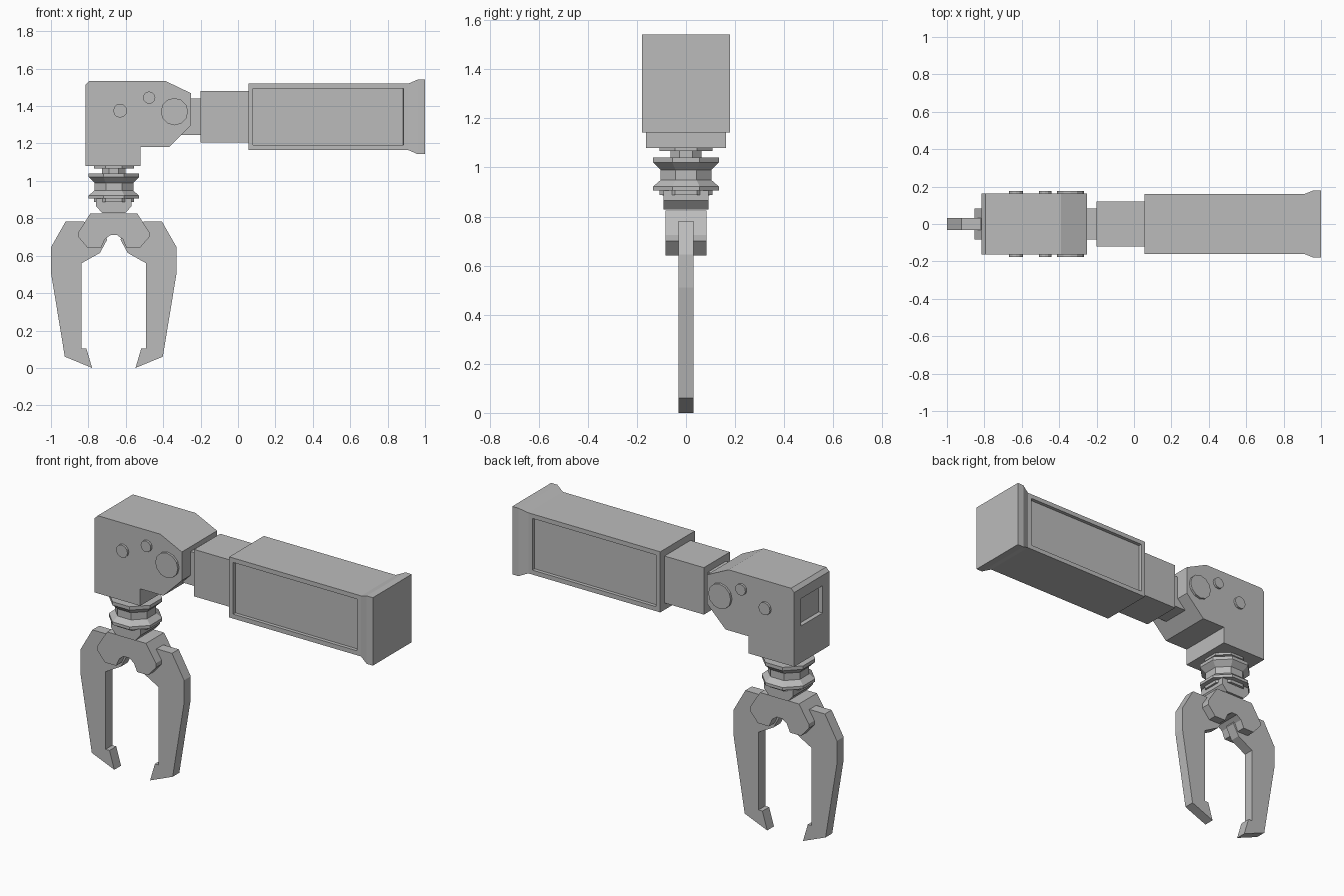
import bpy, bmesh, math
from mathutils import Matrix, Vector

if "Cube" in bpy.data.objects:
    bpy.data.objects.remove(bpy.data.objects["Cube"])

grey = bpy.data.materials.new("plain grey")
grey.use_nodes = True
grey.diffuse_color = (0.5, 0.5, 0.5, 1)
grey.node_tree.nodes["Principled BSDF"].inputs["Base Color"].default_value = (0.5, 0.5, 0.5, 1)

AXIS = -0.664   # x of the gripper's vertical centre line


def finish(name, bm):
    mesh = bpy.data.meshes.new(name)
    bm.to_mesh(mesh)
    bm.free()
    mesh.materials.append(grey)
    obj = bpy.data.objects.new(name, mesh)
    bpy.context.collection.objects.link(obj)
    return obj


def loft(rings):
    """Skin a row of matching rings and cap both ends."""
    bm = bmesh.new()
    rows = [[bm.verts.new(p) for p in ring] for ring in rings]
    n = len(rows[0])
    for a, b in zip(rows, rows[1:]):
        for i in range(n):
            j = (i + 1) % n
            bm.faces.new((a[i], a[j], b[j], b[i]))
    bm.faces.new(rows[0])
    bm.faces.new(rows[-1])
    bmesh.ops.recalc_face_normals(bm, faces=bm.faces)
    bm.normal_update()
    return bm


def plate(outline, half):
    """Extrude an x-z outline to both sides of y = 0."""
    return loft([[(x, y, z) for x, z in outline] for y in (-half, half)])


def bar(stations):
    """Rectangular bar along x from (x, half width, bottom, top) stations."""
    return loft([[(x, -h, b), (x, h, b), (x, h, t), (x, -h, t)] for x, h, b, t in stations])


def lathe(profile):
    """Eight-sided turned part; radii are measured to the flats."""
    angles = [math.pi / 8 + i * math.pi / 4 for i in range(8)]
    k = 1 / math.cos(math.pi / 8)
    return loft([[(AXIS + r * k * math.cos(a), r * k * math.sin(a), z) for a in angles]
                 for r, z in profile])


def facing(bm, direction):
    """Largest face pointing in a direction."""
    d = Vector(direction)
    return max((f for f in bm.faces if f.normal.dot(d) > 0.99), key=lambda f: f.calc_area())


def sink(bm, face, depth):
    bmesh.ops.inset_individual(bm, faces=[face], thickness=0.0005, depth=-depth)


def pin(name, x, z, r, half, sides):
    bm = bmesh.new()
    bmesh.ops.create_cone(bm, cap_ends=True, segments=sides, radius1=r, radius2=r, depth=2 * half,
                          matrix=Matrix.Translation((x, 0, z)) @ Matrix.Rotation(math.pi / 2, 4, 'X'))
    finish(name, bm)


# Long sleeve with flared end and a sunken panel on each side
bm = bar([(0.055, 0.16, 1.165, 1.52), (0.91, 0.16, 1.165, 1.52),
          (0.96, 0.18, 1.143, 1.541), (1.0, 0.18, 1.143, 1.541)])
for side in (-1, 1):
    panel = facing(bm, (0, side, 0))
    bmesh.ops.inset_individual(bm, faces=[panel], thickness=0.037)
    sink(bm, panel, 0.02)
finish("arm_sleeve", bm)

# Stepped arm sections
finish("arm_middle", bar([(-0.2, 0.12, 1.205, 1.48), (0.06, 0.12, 1.205, 1.48)]))
finish("arm_neck", bar([(-0.4, 0.083, 1.245, 1.44), (-0.19, 0.083, 1.245, 1.44)]))

# Elbow housing with a sunken window in its end
bm = plate([(-0.815, 1.08), (-0.815, 1.515), (-0.795, 1.535), (-0.39, 1.535), (-0.25, 1.468),
            (-0.25, 1.30), (-0.37, 1.18), (-0.52, 1.18), (-0.52, 1.08)], 0.163)
window = facing(bm, (-1, 0, 0))
bmesh.ops.inset_individual(bm, faces=[window], thickness=0.05)
for v in window.verts:
    v.co.y = math.copysign(0.1, v.co.y)
    v.co.z = 1.455 if v.co.z > 1.3 else 1.295
sink(bm, window, 0.025)
finish("elbow_housing", bm)

# Round bosses that pass through the housing
for name, x, z, r in (("rear_boss", -0.63, 1.375, 0.037), ("middle_boss", -0.475, 1.445, 0.033),
                      ("pivot_boss", -0.34, 1.37, 0.073)):
    pin(name, x, z, r, 0.176, 12)

# Wrist
finish("wrist_flange", lathe([(0.107, 1.066), (0.107, 1.085)]))
finish("wrist_stem", lathe([(0.063, 1.03), (0.063, 1.07)]))
finish("wrist_spool", lathe([(0.134, 0.905), (0.134, 0.922), (0.104, 0.948), (0.104, 0.99),
                             (0.134, 1.02), (0.134, 1.04)]))
finish("wrist_collar", lathe([(0.107, 0.887), (0.107, 0.908)]))
hub = [(0.095, 0.905), (0.095, 0.865), (0.062, 0.828)]
finish("wrist_hub", plate([(AXIS + x, z) for x, z in hub] +
                          [(AXIS - x, z) for x, z in reversed(hub)], 0.092))
pin("hub_pin", AXIS, 0.907, 0.022, 0.096, 10)

# Arched bracket holding the claws
half_arch = [(0.126, 0.825), (0.19, 0.725), (0.19, 0.7), (0.14, 0.642), (0.068, 0.642),
             (0.048, 0.688), (0.018, 0.71)]
finish("claw_bracket", plate([(AXIS + x, z) for x, z in half_arch] +
                             [(AXIS - x, z) for x, z in reversed(half_arch)], 0.083))

# Mirrored pair of claws
claw = [(0.16, 0.782), (0.258, 0.782), (0.336, 0.645), (0.336, 0.51), (0.262, 0.06), (0.116, 0.0),
        (0.147, 0.105), (0.172, 0.105), (0.172, 0.56), (0.074, 0.615), (0.036, 0.685), (0.05, 0.73)]
for name, side in (("left_claw", 1), ("right_claw", -1)):
    finish(name, plate([(AXIS + side * x, z) for x, z in claw], 0.031))
